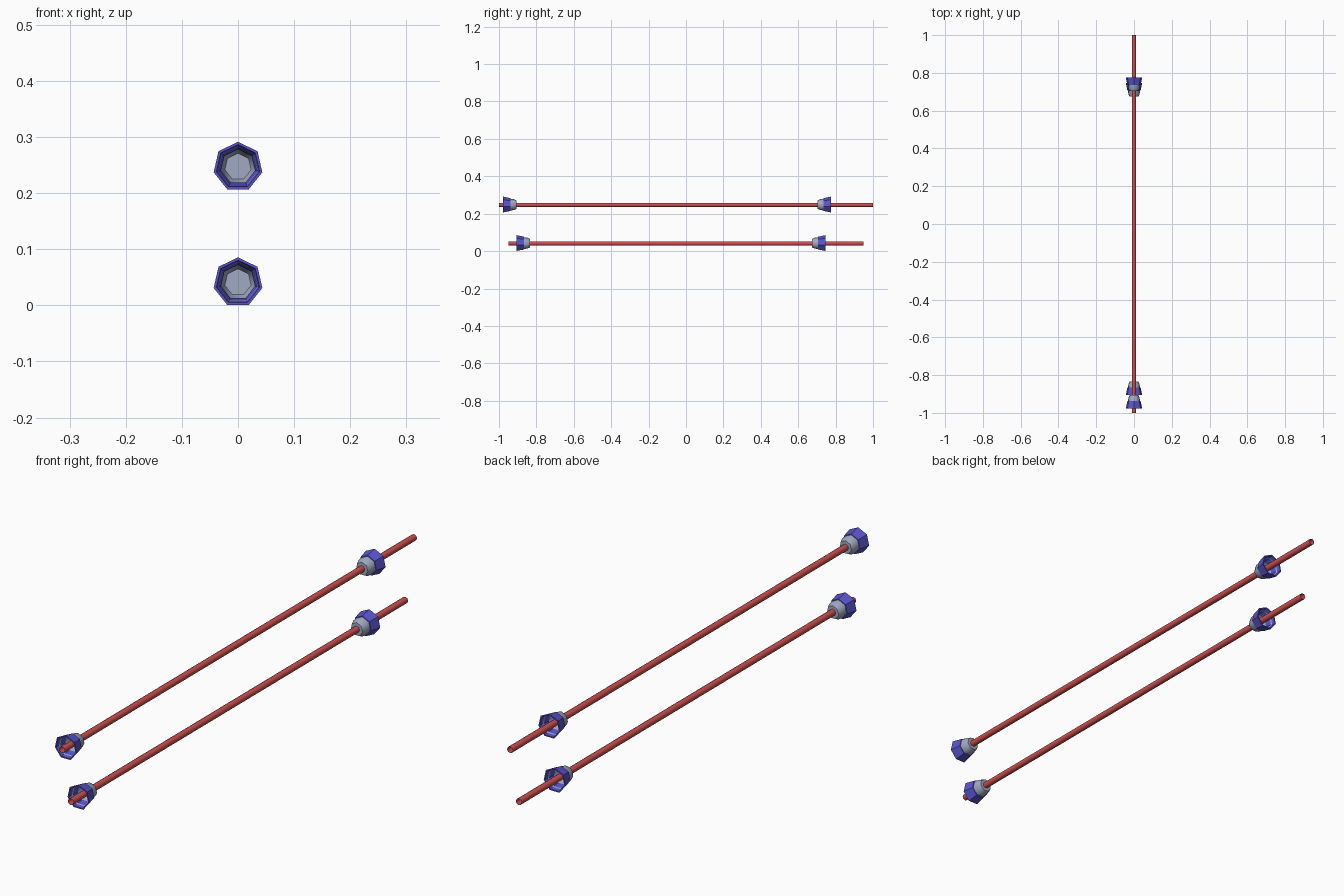
import bpy, bmesh
from math import sin, cos, pi

if "Cube" in bpy.data.objects:
    bpy.data.objects.remove(bpy.data.objects["Cube"])


def material(name, rgb):
    m = bpy.data.materials.new(name)
    m.diffuse_color = (*rgb, 1)
    m.use_nodes = True
    m.node_tree.nodes["Principled BSDF"].inputs["Base Color"].default_value = m.diffuse_color
    return m


RED = material("red", (0.62, 0.08, 0.08))
BLUE = material("blue", (0.10, 0.09, 0.62))
STEEL = material("steel", (0.36, 0.40, 0.54))


def lathe(name, profile, sides, y, z, direction, mat, closed=False, cap=False, smooth=False):
    """Sweep (depth, radius) points round the y axis, one corner pointing up."""
    bm = bmesh.new()
    rings = [[bm.verts.new((r * sin(2 * pi * i / sides), direction * d,
                            r * cos(2 * pi * i / sides))) for i in range(sides)]
             for d, r in profile]
    pairs = list(zip(rings, rings[1:]))
    if closed:
        pairs.append((rings[-1], rings[0]))
    for a, b in pairs:
        for i in range(sides):
            j = (i + 1) % sides
            bm.faces.new((a[i], a[j], b[j], b[i]))
    if cap:
        bm.faces.new(rings[-1])
    bmesh.ops.recalc_face_normals(bm, faces=bm.faces)
    for f in bm.faces:
        f.smooth = smooth and len(f.verts) == 4
    me = bpy.data.meshes.new(name)
    bm.to_mesh(me)
    bm.free()
    me.materials.append(mat)
    ob = bpy.data.objects.new(name, me)
    ob.location = (0, y, z)
    bpy.context.collection.objects.link(ob)
    return ob


def cup(name, y, z, direction):
    # flared blue collar, open towards the rod end
    lathe(name + "_collar", [(0, 0.0445), (0.04, 0.036), (0.04, 0.031), (0, 0.0395)],
          7, y, z, direction, BLUE, closed=True)
    # grey tapered socket with a flat floor
    lathe(name + "_socket", [(0.012, 0.0365), (0.038, 0.033), (0.058, 0.0305), (0.072, 0.024)],
          7, y, z, direction, STEEL, cap=True, smooth=True)


# rods: height, half length, front cup mouth, back cup mouth
for label, z, half, front, back in (("lower", 0.041, 0.95, -0.906, 0.746),
                                    ("upper", 0.247, 1.0, -0.978, 0.776)):
    # open-ended rod
    lathe(label + "_rod", [(-half, 0.0115), (half, 0.0115)], 8, 0, z, 1, RED, smooth=True)
    cup(label + "_front_cup", front, z, 1)
    cup(label + "_back_cup", back, z, -1)
